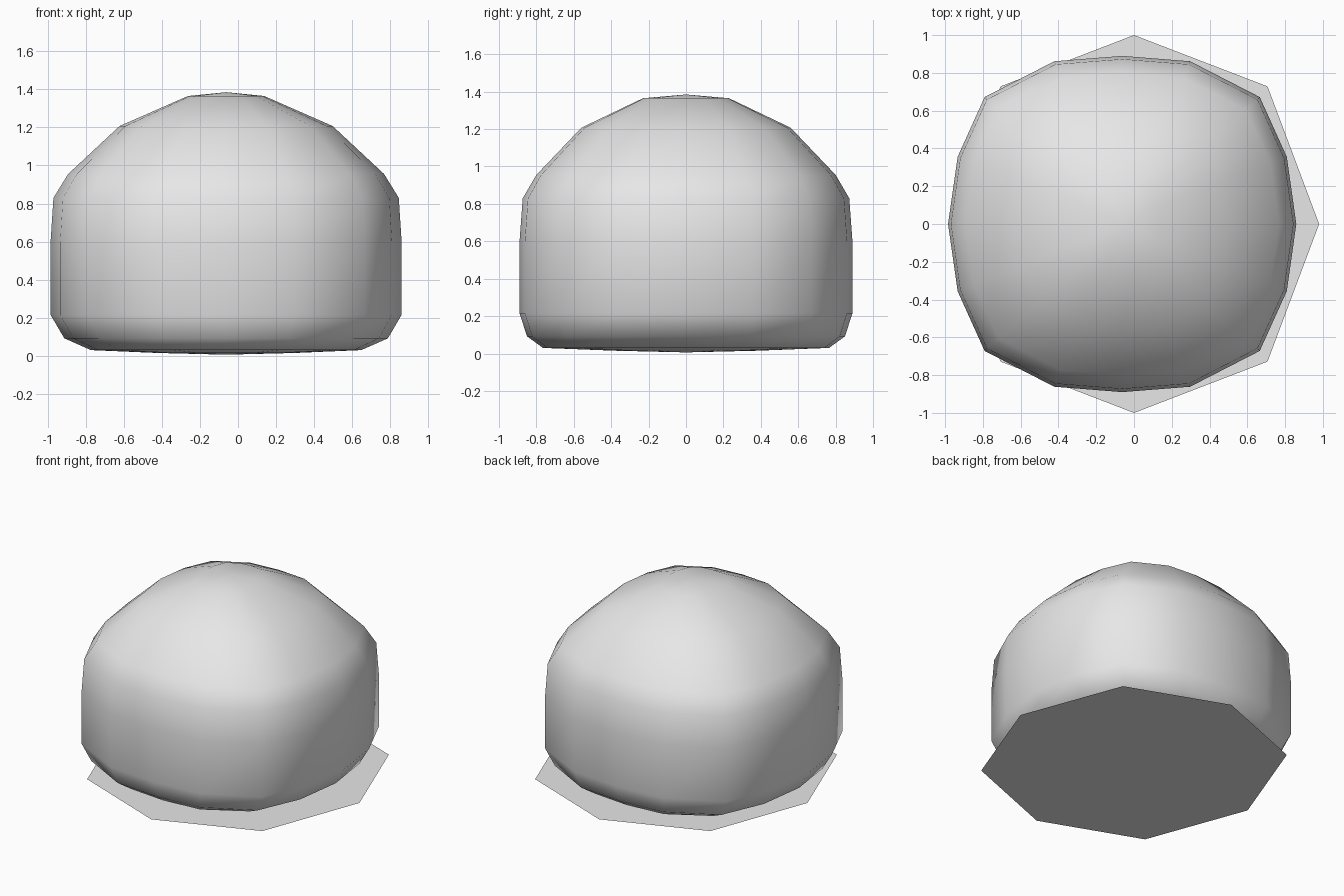
import bpy
import bmesh
import math

cube = bpy.data.objects.get("Cube")
if cube:
    bpy.data.objects.remove(cube, do_unlink=True)

# One plain grey for everything
grey = bpy.data.materials.new("plain_grey")
grey.use_nodes = True
colour = (0.8, 0.8, 0.8, 1.0)
grey.diffuse_color = colour
grey.node_tree.nodes["Principled BSDF"].inputs["Base Color"].default_value = colour


def add_object(name, bm):
    bmesh.ops.recalc_face_normals(bm, faces=bm.faces)
    mesh = bpy.data.meshes.new(name)
    bm.to_mesh(mesh)
    bm.free()
    mesh.materials.append(grey)
    obj = bpy.data.objects.new(name, mesh)
    bpy.context.collection.objects.link(obj)
    return obj


# Rounded body: sixteen-sided rings stacked between two poles
CENTRE_X = -0.0625
# One quarter of the unit cross-section, mirrored into the other three
quarter = [(1.0, 0.0), (0.945, 0.40), (0.79, 0.755), (0.39, 0.968)]
section = []
for turn in range(4):
    points = quarter if turn % 2 == 0 else [(0.968, 0.39), (0.755, 0.79), (0.40, 0.945)]
    if turn % 2 == 0:
        sign = 1 if turn == 0 else -1
        section += [(sign * x, sign * y) for x, y in quarter]
    else:
        sign = 1 if turn == 1 else -1
        section.append((0.0, sign * 1.0))
        section += [(-sign * x, sign * y) for x, y in reversed(quarter[1:])]

# Height, half width, half depth of each ring
rings = [(0.015, 0.36, 0.38), (0.03, 0.71, 0.765), (0.092, 0.85, 0.85),
         (0.215, 0.922, 0.89), (0.60, 0.922, 0.89), (0.83, 0.907, 0.873),
         (0.955, 0.83, 0.80), (1.207, 0.56, 0.56), (1.365, 0.20, 0.23)]

bm = bmesh.new()
loops = [[bm.verts.new((CENTRE_X + u * w, v * d, z)) for u, v in section]
         for z, w, d in rings]
bottom = bm.verts.new((CENTRE_X, 0, 0.006))
top = bm.verts.new((CENTRE_X, 0, 1.385))
n = len(section)
for i in range(n):
    j = (i + 1) % n
    for low, high in zip(loops, loops[1:]):
        bm.faces.new((low[i], low[j], high[j], high[i]))
    bm.faces.new((bottom, loops[0][j], loops[0][i]))
    bm.faces.new((top, loops[-1][i], loops[-1][j]))
for face in bm.faces:
    face.smooth = True
add_object("rounded_body", bm)

# Flat eight-sided base sheet
bm = bmesh.new()
outline = []
for k in range(8):
    a = k * math.pi / 4
    stretch = 1.02 if k % 2 else 1.0
    outline.append(bm.verts.new((0.98 * stretch * math.cos(a),
                                 stretch * math.sin(a) * (1.0 if k % 2 == 0 else 1.01), 0)))
base = bm.faces.new(outline)
base.normal_update()
add_object("base_sheet", bm)
